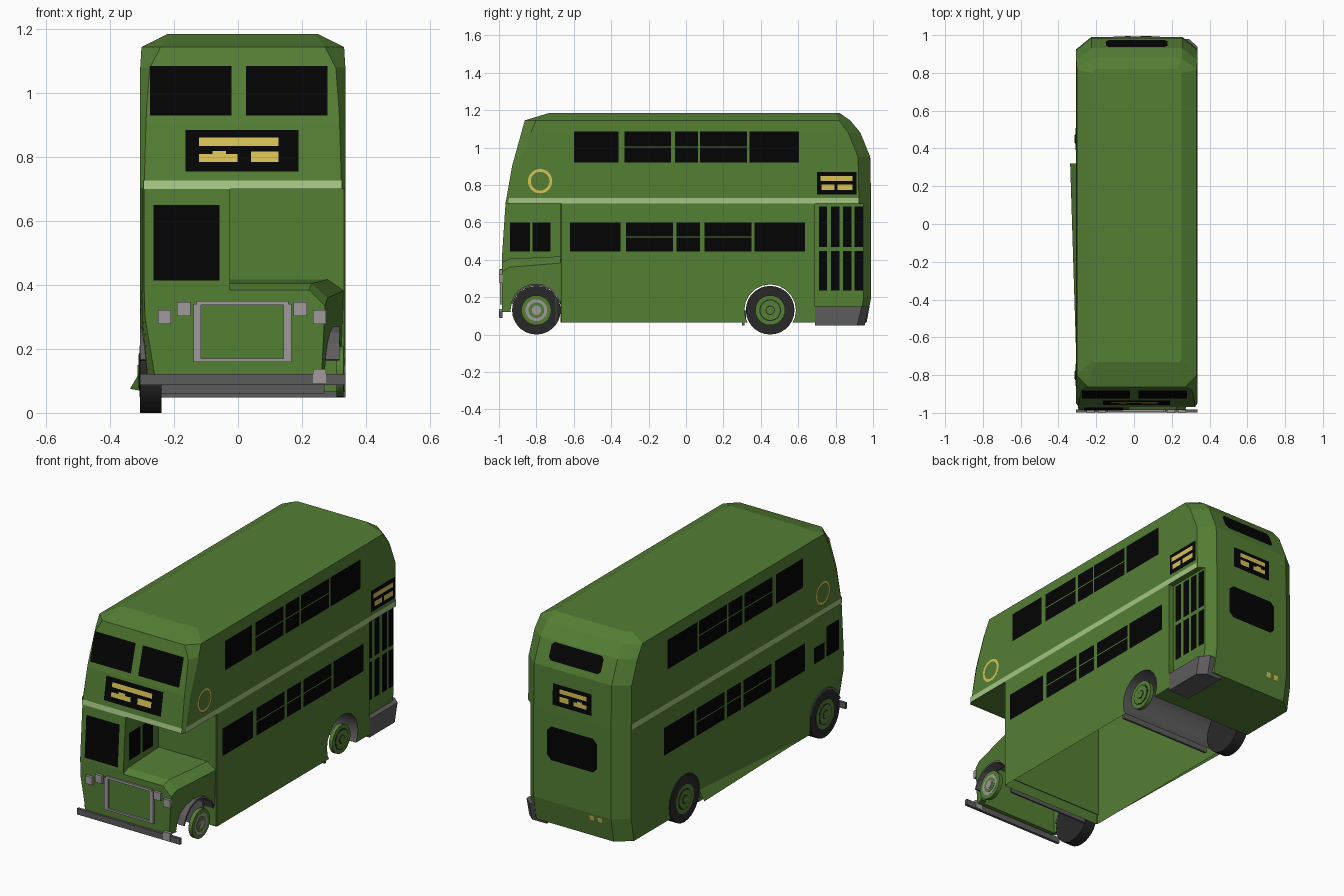
import bpy, bmesh, math

if "Cube" in bpy.data.objects:
    bpy.data.objects.remove(bpy.data.objects["Cube"])


def material(name, r, g, b):
    m = bpy.data.materials.new(name)
    m.use_nodes = True
    m.diffuse_color = (r, g, b, 1)
    m.node_tree.nodes["Principled BSDF"].inputs["Base Color"].default_value = (r, g, b, 1)
    return m


GREEN = material("body green", .088, .209, .034)
PALE = material("pale green", .37, .56, .23)
GOLD = material("gold", .68, .54, .09)
GREY = material("dark grey", .111, .107, .109)
SILVER = material("light grey", .35, .33, .335)
BLACK = material("glass black", .001, .001, .001)
TYRE = material("tyre black", .022, .022, .022)

LEFT, RIGHT = .336, -.306          # side wall planes
UP_FRONT = [(.70, -.965), (.90, -.93), (1.145, -.862)]
LOW_FRONT = [(.12, -.985), (.30, -.985), (.40, -.985), (.70, -.965)]
REAR = [(.06, .965), (.20, .99), (.70, .99), (.95, .985), (1.08, .932)]
AXLE_Z = .13


def along(profile, z):
    for (z0, y0), (z1, y1) in zip(profile, profile[1:]):
        if z <= z1:
            break
    return y0 + (y1 - y0) * (z - z0) / (z1 - z0)


def finish(name, bm, *mats):
    me = bpy.data.meshes.new(name)
    bm.to_mesh(me)
    bm.free()
    for m in mats:
        me.materials.append(m)
    ob = bpy.data.objects.new(name, me)
    bpy.context.collection.objects.link(ob)
    return ob


def loft(name, rings, *mats):
    bm = bmesh.new()
    rows = [[bm.verts.new(p) for p in r] for r in rings]
    n = len(rows[0])
    for a, b in zip(rows, rows[1:]):
        for i in range(n):
            j = (i + 1) % n
            bm.faces.new((a[i], a[j], b[j], b[i]))
    bm.faces.new(rows[0])
    bm.faces.new(rows[-1])
    bmesh.ops.recalc_face_normals(bm, faces=bm.faces)
    return finish(name, bm, *mats)


def box(name, mat, x0, x1, y0, y1, z0, z1):
    return loft(name, [[(x0, y0, z), (x1, y0, z), (x1, y1, z), (x0, y1, z)]
                       for z in (z0, z1)], mat)


def plan_ring(z, yf, yb, inset, fx, fy, bx, by):
    """Plan outline with chamfered corners."""
    a, b = RIGHT + inset, LEFT - inset
    return [(x, y, z) for x, y in (
        (a + fx, yf), (b - fx, yf), (b, yf + fy), (b, yb - by),
        (b - bx, yb), (a + bx, yb), (a, yb - by), (a, yf + fy))]


def cut(cutter, *targets):
    for ob in targets:
        mod = ob.modifiers.new("cut", 'BOOLEAN')
        mod.operation = 'DIFFERENCE'
        mod.object = cutter
        dg = bpy.context.evaluated_depsgraph_get()
        me = bpy.data.meshes.new_from_object(ob.evaluated_get(dg))
        ob.modifiers.clear()
        ob.data = me
    bpy.data.objects.remove(cutter)


def disc(name, mat, x0, x1, y, r, sides=28):
    bpy.ops.mesh.primitive_cylinder_add(vertices=sides, radius=r, depth=abs(x1 - x0),
                                        location=((x0 + x1) / 2, y, AXLE_Z),
                                        rotation=(0, math.pi / 2, 0))
    ob = bpy.context.object
    ob.name = name
    ob.data.materials.append(mat)
    bpy.ops.object.shade_smooth_by_angle()
    return ob


PLACE = {
    'left': lambda u, v, off: (LEFT + off, u, v),
    'door': lambda u, v, off: (.305 + off, u, v),
    'cab': lambda u, v, off: (-.025 + off, u, v),
    'right': lambda u, v, off: (RIGHT - off, u, v),
    'upper': lambda u, v, off: (u, along(UP_FRONT, v) - off, v),
    'lower': lambda u, v, off: (u, along(LOW_FRONT, v) - off, v),
    'rear': lambda u, v, off: (u, along(REAR, v) + off, v),
}


def plates(name, mat, side, outlines, off):
    """Thin plates lying on one side of the body."""
    bm = bmesh.new()
    for pts in outlines:
        order = pts[::-1] if side in ('right', 'rear') else pts
        bm.faces.new([bm.verts.new(PLACE[side](u, v, off)) for u, v in order])
    return finish(name, bm, mat)


def panel(name, mat, side, u0, u1, v0, v1, off=.003, c=0):
    """Rectangular plate, corners cut by c."""
    pts = [(u0, v0), (u1, v0), (u1, v1), (u0, v1)]
    if c:
        pts = [(u0 + c, v0), (u1 - c, v0), (u1, v0 + c), (u1, v1 - c),
               (u1 - c, v1), (u0 + c, v1), (u0, v1 - c), (u0, v0 + c)]
    return plates(name, mat, side, [pts], off)


# Upper deck with domed roof
loft("upper_deck", [
    plan_ring(.70, -.965, .99, 0, .012, .015, .08, .065),
    plan_ring(.90, -.93, .986, 0, .018, .03, .08, .065),
    plan_ring(.95, along(UP_FRONT, .95), .985, 0, .02, .035, .08, .065),
    plan_ring(1.08, along(UP_FRONT, 1.08), .932, 0, .03, .05, .08, .065),
    plan_ring(1.145, -.862, .878, .004, .06, .06, .08, .06),
    plan_ring(1.185, -.73, .82, .085, .01, .01, .02, .02)], GREEN)

# Lower saloon, half-width cab and bonnet
saloon = loft("lower_saloon", [plan_ring(z, -.67, along(REAR, z), 0, .004, .004, .08, .065)
                               for z in (.065, .20, .70)], GREEN, GREY)
cab = loft("driver_cab", [[(RIGHT + inset, y, z), (-.025, y, z), (-.025, -.66, z),
                           (RIGHT, -.66, z), (RIGHT + inset / 2, y + .04, z)]
                          for (z, y), inset in zip(LOW_FRONT, (.045, .015, .012, .012))],
           GREEN, GREY)


def bonnet_ring(y, xl, xr, top, drop):
    return [(xl + .02, y, .12), (xr - .01, y, .12), (xr, y, top - drop),
            (xr - .05, y, top), (xl, y, top)]


bonnet = loft("bonnet", [bonnet_ring(-.985, -.28, .272, .385, .05),
                         bonnet_ring(-.945, -.285, .28, .405, .045),
                         bonnet_ring(-.66, -.285, .332, .418, .035)], GREEN, GREY)

# Wheel arches, open underside and doorway
for y, targets in ((-.80, (cab, bonnet)), (.45, (saloon,))):
    arch = disc("arch_cutter", GREEN, -.6, .6, y, .138, 20)
    arch.data.materials.append(GREY)
    for p in arch.data.polygons:
        p.material_index = 1
    cut(arch, *targets)
cut(box("bay_cutter", GREEN, -.25, .24, -.96, -.69, -.1, .37), cab, bonnet)
cut(box("door_cutter", GREEN, .305, .5, .69, 1.1, 0, .70), saloon)
bm = bmesh.new()
bm.from_mesh(saloon.data)
floor = [f for f in bm.faces if f.normal.z < -.9
         and f.calc_center_median().z < .08 and f.calc_center_median().y < .3]
bmesh.ops.delete(bm, geom=floor, context='FACES')
bm.to_mesh(saloon.data)
bm.free()

# Entrance step, under-floor plates and flared skirt
loft("entrance_step", [[(.20, .69, z), (LEFT, .69, z), (LEFT, yb - .04, z), (.29, yb, z), (.20, yb, z)]
                       for z, yb in ((.048, .955), (.15, .98))], GREY)
box("rear_axle_plate", GREY, -.24, .33, .30, .312, .048, .20)
box("front_axle_plate", GREY, -.24, .27, -.70, -.69, .06, .20)
skirt = bmesh.new()
skirt.faces.new([skirt.verts.new(p) for p in
                 ((RIGHT, .32, .13), (-.338, .32, .075), (RIGHT - .002, -.64, .07))])
finish("flared_skirt", skirt, GREEN)

# Wheels: full tyres on the cab side, bare rims on the door side
for axle, y in (("front", -.80), ("rear", .45)):
    for side, x, s in (("right", RIGHT, -1), ("left", LEFT - .008, 1)):
        n = f"{axle}_{side}_"
        if side == "right":
            disc(n + "tyre", TYRE, x + .066, x, y, AXLE_Z)
        silver = axle == "front" and side == "left"
        disc(n + "rim", GREEN, x - s * .02, x + s * .002, y, .08)
        disc(n + "rim_ring", SILVER if silver else TYRE, x, x + s * .003, y, .058)
        disc(n + "hub", GREEN, x, x + s * .005, y, .042 if silver else .052)
        disc(n + "hub_ring", SILVER if silver else TYRE, x, x + s * .006, y, .025)
        disc(n + "hub_cap", SILVER if silver else GREEN, x, x + s * .008, y, .02)

# Front mudguards
for name, x0, x1 in (("left", .25, .318), ("right", RIGHT - .001, -.24)):
    rings = []
    for i in range(8):
        a = math.radians(15 + 150 * i / 7)
        rings.append([(x, -.80 + r * math.cos(a), AXLE_Z + r * math.sin(a))
                      for x, r in ((x0, .132), (x1, .132), (x1, .143), (x0, .143))])
    loft(name + "_mudguard", rings, GREY)

# Bumper, radiator surround and lamps
box("front_bumper", GREY, RIGHT, LEFT, -.997, -.982, .088, .122)
for n, a, b, c, d in (("left", .143, .168, .16, .34), ("right", -.14, -.115, .16, .34),
                      ("top", -.13, .158, .337, .35), ("bottom", -.14, .168, .16, .17)):
    box("radiator_" + n, SILVER, a, b, -.995, -.982, c, d)
for i, (x, z) in enumerate(((-.23, .30), (-.17, .325), (.195, .325), (.255, .30), (.255, .115))):
    box(f"lamp_{i}", SILVER, x - .021, x + .021, -1.0, -.98, z - .022, z + .022)

# Side windows, pale band and gold ring on both sides
UPPER = [(-.60, -.36), (-.33, -.08), (-.06, .065), (.075, .325), (.34, .605)]
LOWER = [(-.62, -.35), (-.32, -.07), (-.05, .075), (.10, .35), (.365, .635)]
CIRCLE = [(math.cos(math.tau * i / 28), math.sin(math.tau * i / 28)) for i in range(29)]
for side in ("left", "right"):
    for deck, spans, z0, z1 in (("upper", UPPER, .92, 1.085), ("lower", LOWER, .445, .60)):
        for i, (a, b) in enumerate(spans):
            mid = (z0 + z1) / 2
            panes = [(z0, mid - .003), (mid + .003, z1)] if 0 < i < 4 else [(z0, z1)]
            for lo, hi in panes:
                panel(f"{deck}_{side}_window", BLACK, side, a, b, lo, hi)
    panel(side + "_band", PALE, side, -.948, .922, .70, .73)
    arcs = [[(-.78 + r * c, .82 + r * s) for r, (c, s) in
             ((.05, p), (.065, p), (.065, q), (.05, q))] for p, q in zip(CIRCLE, CIRCLE[1:])]
    plates(side + "_ring", GOLD, side, arcs, .004)
panel("front_band", PALE, 'upper', -.296, .325, .70, .727)

# Cab glass and folding doors
panel("windscreen", BLACK, 'lower', -.265, -.058, .415, .65)
for a, b in ((-.94, -.835), (-.82, -.725)):
    panel("cab_inner_window", BLACK, 'cab', a, b, .445, .60)
panel("cab_side_window", BLACK, 'right', -.92, -.81, .45, .62)
panel("cab_small_window", BLACK, 'right', -.79, -.70, .45, .54)
for a, b in ((.71, .755), (.775, .82), (.84, .885), (.90, .946)):
    for lo, hi in ((.235, .447), (.468, .685)):
        panel("door_window", BLACK, 'door', a, b, lo, hi)

# Front and rear glass
panel("upper_front_window", BLACK, 'upper', -.275, -.02, .93, 1.085)
panel("upper_front_window", BLACK, 'upper', .025, .28, .93, 1.085)
panel("upper_rear_window", BLACK, 'rear', -.147, .177, .985, 1.075, c=.015)
panel("lower_rear_window", BLACK, 'rear', -.14, .17, .435, .625, c=.025)
for x in (-.105, -.155):
    panel("tail_lamp", GOLD, 'rear', x - .013, x + .013, .162, .188)

# Route boards with plain gold bars
BARS = ((.12, .82, .62, .82), (.12, .46, .23, .42), (.24, .36, .42, .5), (.58, .82, .23, .48))
SIDE_BARS = ((.09, .9, .6, .81), (.12, .44, .2, .43), (.52, .9, .2, .43))
for side, bars, a, b, z0, z1 in (('upper', BARS, -.165, .19, .755, .885),
                                 ('rear', BARS, -.105, .137, .75, .87),
                                 ('left', SIDE_BARS, .70, .912, .75, .87)):
    panel(side + "_route_board", BLACK, side, a, b, z0, z1)
    w, h = b - a, z1 - z0
    for u0, u1, v0, v1 in bars:
        panel(side + "_route_bar", GOLD, side, a + w * u0, a + w * u1,
              z0 + h * v0, z0 + h * v1, .006)
